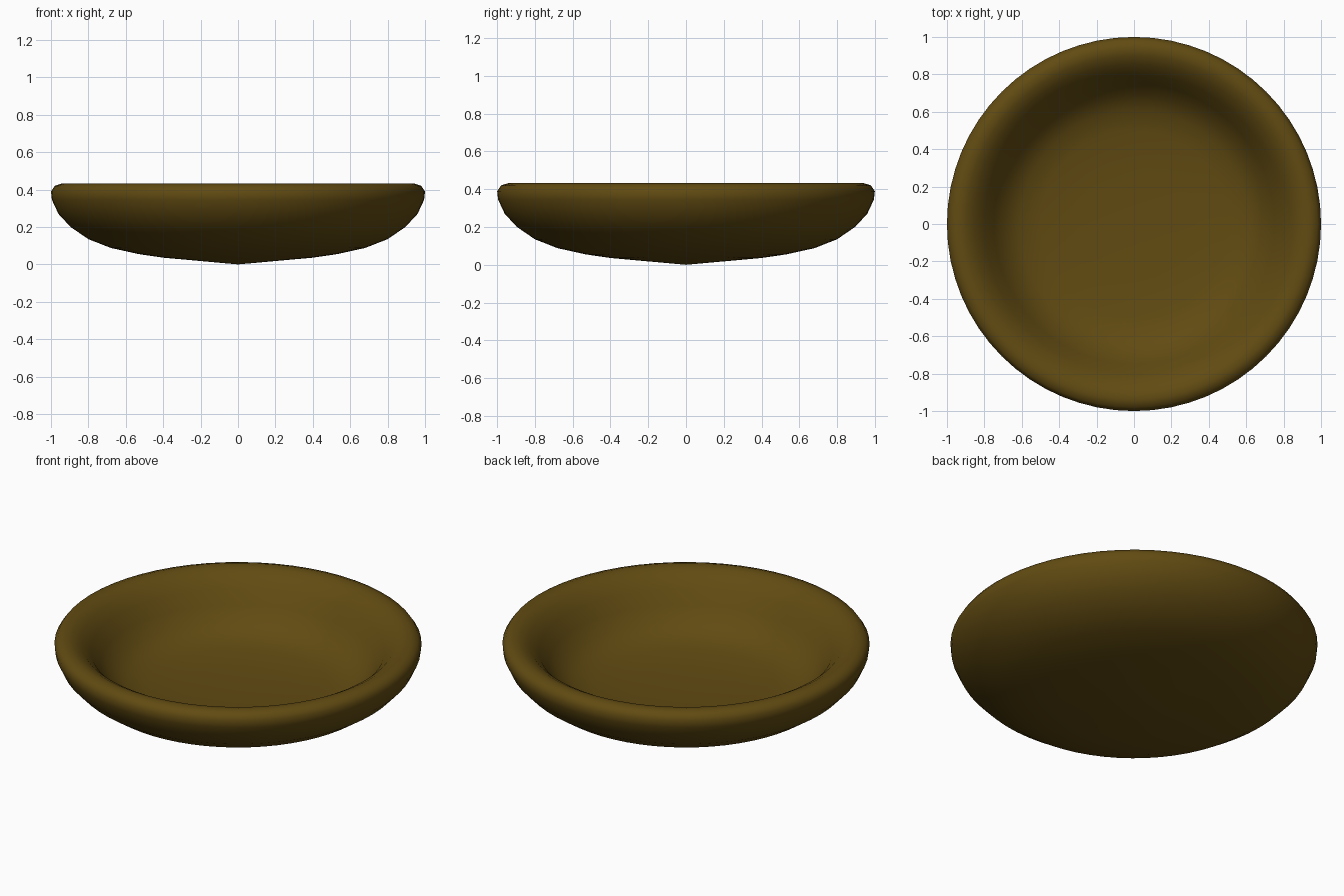
import bpy, bmesh, math

if "Cube" in bpy.data.objects:
    bpy.data.objects.remove(bpy.data.objects["Cube"])

# Half cross-section: outer underside, rounded rim, inner wall, floor
PROFILE = [(0, 0), (0.2, 0.018), (0.4, 0.036), (0.53, 0.055), (0.68, 0.088),
           (0.8, 0.135), (0.895, 0.2), (0.96, 0.27), (0.995, 0.345),
           (1.0, 0.39), (0.98, 0.42), (0.94, 0.433), (0.9, 0.425),
           (0.855, 0.40), (0.8, 0.345), (0.75, 0.27), (0.69, 0.195),
           (0.61, 0.145), (0.5, 0.12), (0.3, 0.105), (0, 0.095)]
SIDES = 64

# Bowl: spin the profile around z
bm = bmesh.new()
verts = [bm.verts.new((r, 0, z)) for r, z in PROFILE]
edges = [bm.edges.new(pair) for pair in zip(verts, verts[1:])]
bmesh.ops.spin(bm, geom=verts + edges, cent=(0, 0, 0), axis=(0, 0, 1),
               angle=math.tau, steps=SIDES, use_merge=True)
bmesh.ops.remove_doubles(bm, verts=bm.verts, dist=0.0005)
bmesh.ops.recalc_face_normals(bm, faces=bm.faces)
for face in bm.faces:
    face.smooth = True
mesh = bpy.data.meshes.new("bowl")
bm.to_mesh(mesh)
bm.free()
bowl = bpy.data.objects.new("bowl", mesh)
bpy.context.collection.objects.link(bowl)

# Dark brown wood colour
wood = bpy.data.materials.new("dark_wood")
wood.diffuse_color = (0.12, 0.07, 0.006, 1)
wood.use_nodes = True
wood.node_tree.nodes["Principled BSDF"].inputs["Base Color"].default_value = wood.diffuse_color
mesh.materials.append(wood)
